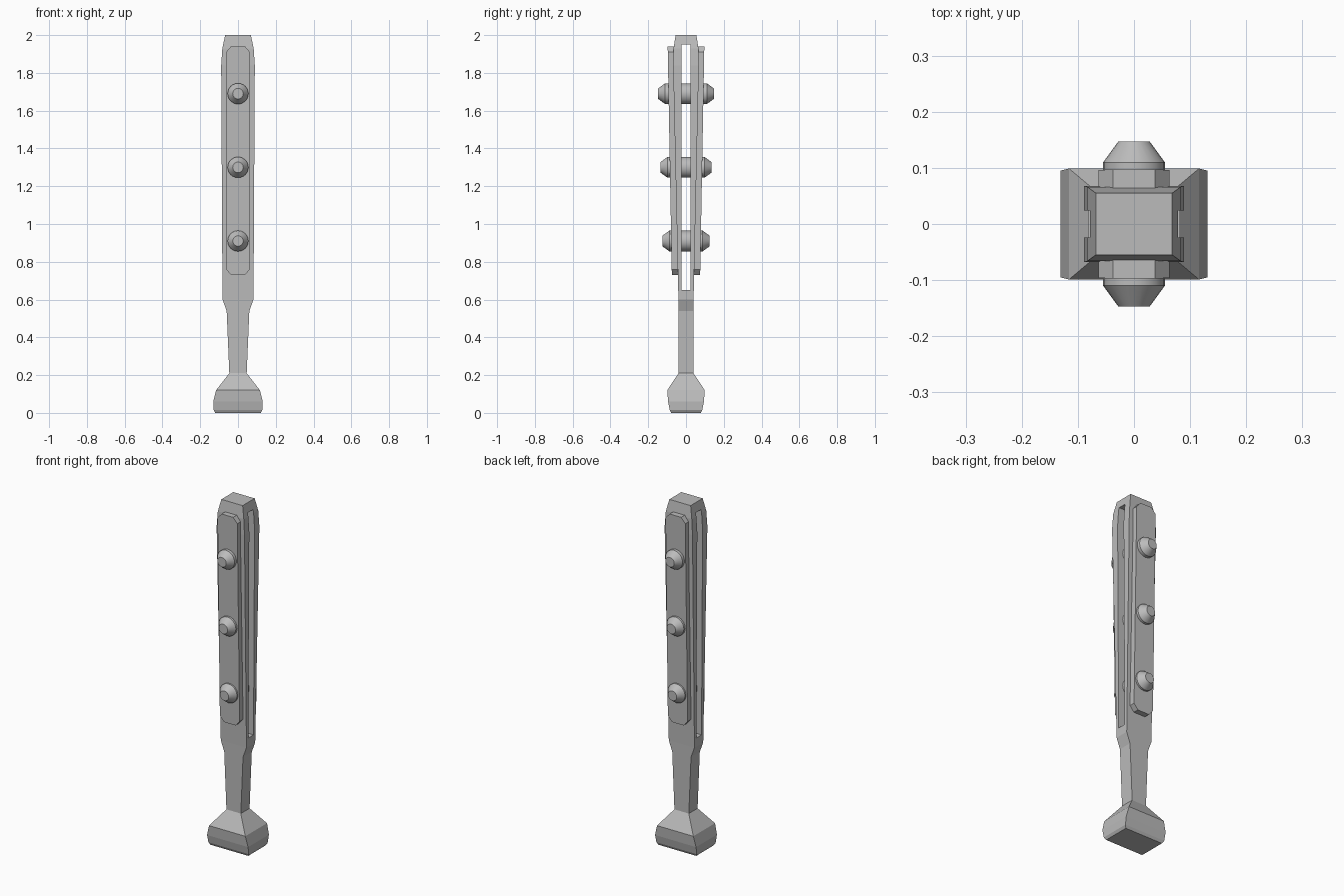
import bpy, bmesh, math
from mathutils import Matrix

if "Cube" in bpy.data.objects:
    bpy.data.objects.remove(bpy.data.objects["Cube"])

grey = bpy.data.materials.new("mid grey")
grey.diffuse_color = (0.5, 0.5, 0.5, 1)
grey.use_nodes = True
grey.node_tree.nodes["Principled BSDF"].inputs["Base Color"].default_value = grey.diffuse_color


def make(name, bm):
    bmesh.ops.recalc_face_normals(bm, faces=bm.faces)
    me = bpy.data.meshes.new(name)
    bm.to_mesh(me)
    bm.free()
    me.materials.append(grey)
    ob = bpy.data.objects.new(name, me)
    bpy.context.collection.objects.link(ob)
    return ob


def loft(name, rings):
    """Skin a list of equal-length point rings and cap both ends."""
    bm = bmesh.new()
    loops = [[bm.verts.new(p) for p in r] for r in rings]
    n = len(loops[0])
    for a, b in zip(loops, loops[1:]):
        for i in range(n):
            j = (i + 1) % n
            bm.faces.new((a[i], a[j], b[j], b[i]))
    bm.faces.new(loops[0][::-1])
    bm.faces.new(loops[-1])
    return make(name, bm)


def rect(z, x, y):
    return [(-x, -y, z), (x, -y, z), (x, y, z), (-x, y, z)]


# Handle body: pommel, neck, flared grip (z, half width x, half depth y)
profile = [(0, .120, .078), (.015, .129, .086), (.06, .131, .095),
           (.12, .116, .099), (.21, .046, .040), (.54, .060, .040),
           (.60, .082, .040), (1.84, .089, .068), (1.93, .083, .066),
           (2.0, .068, .055)]
body = loft("handle_body", [rect(*p) for p in profile])

# Long slot through the grip
cutter = loft("slot_cutter", [rect(.65, .3, .024), rect(1.95, .3, .024)])
cutter.hide_render = True
mod = body.modifiers.new("slot", 'BOOLEAN')
mod.operation = 'DIFFERENCE'
mod.solver = 'EXACT'
mod.object = cutter
bpy.context.view_layer.objects.active = body
bpy.ops.object.modifier_apply(modifier=mod.name)
bpy.data.objects.remove(cutter)


def plate_y(z):
    return .075 + (z - .73) / 1.21 * .022


# Grip plates with clipped corners, leaning with the grip sides
outline = [(-.037, .73), (.037, .73), (.063, .76), (.063, 1.91),
           (.037, 1.94), (-.037, 1.94), (-.063, 1.91), (-.063, .76)]
for side, label in ((-1, "front"), (1, "back")):
    loft(label + "_grip_plate",
         [[(x, side * (plate_y(z) - d), z) for x, z in outline] for d in (.037, 0)])

# Rivets running through the grip with coned ends
SIDES = 24
for k, (z, tip) in enumerate(((.91, .125), (1.30, .135), (1.69, .147))):
    rings = []
    for y, r in ((-tip, .028), (-tip + .037, .055), (tip - .037, .055), (tip, .028)):
        rings.append([(r * math.cos(2 * math.pi * i / SIDES), y,
                       z + r * math.sin(2 * math.pi * i / SIDES)) for i in range(SIDES)])
    rivet = loft("rivet_%d" % (k + 1), rings)
    bpy.ops.object.select_all(action='DESELECT')
    rivet.select_set(True)
    bpy.context.view_layer.objects.active = rivet
    bpy.ops.object.shade_smooth_by_angle(angle=math.radians(30))
